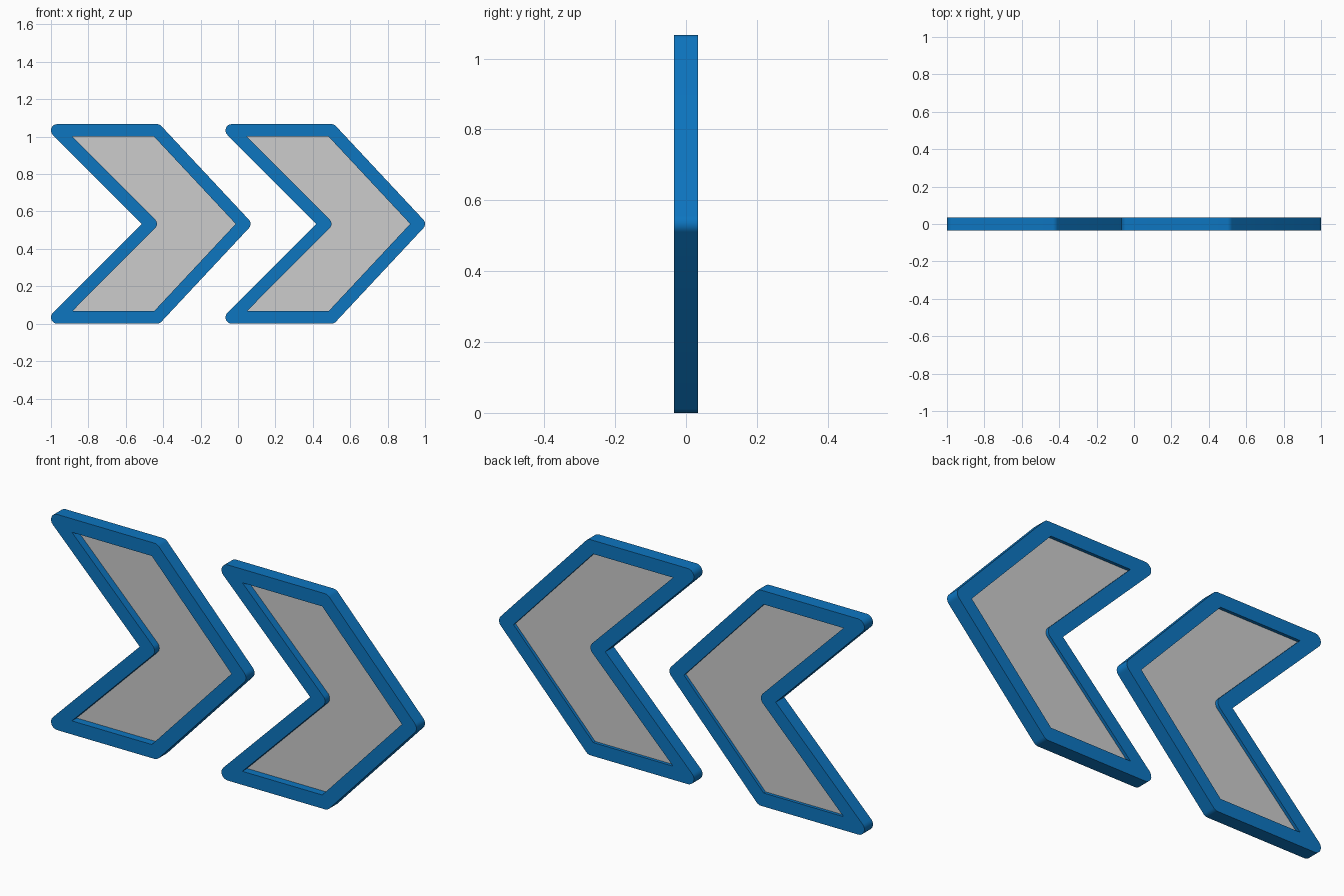
import bpy
import math
from mathutils import Vector

cube = bpy.data.objects.get("Cube")
if cube:
    bpy.data.objects.remove(cube, do_unlink=True)

RADIUS = 0.0335      # half the width of the frame bar
HALF_DEPTH = 0.0335
SPACING = 0.933      # distance between the two arrows
STEPS = 8            # segments per rounded corner

# Centre line of the frame bar, counter-clockwise
CENTRE_LINE = [Vector(p) for p in (
    (-0.9665, 0.0335), (-0.434, 0.0335), (0.0335, 0.5335),
    (-0.434, 1.0335), (-0.9665, 1.0335), (-0.467, 0.5335))]


def material(name, colour, roughness):
    mat = bpy.data.materials.new(name)
    mat.use_nodes = True
    mat.diffuse_color = (*colour, 1)
    bsdf = mat.node_tree.nodes["Principled BSDF"]
    bsdf.inputs["Base Color"].default_value = (*colour, 1)
    bsdf.inputs["Roughness"].default_value = roughness
    return mat


def offset_outline(points, distance):
    """Offset a closed outline: round corners that open up, mitre the others."""
    result = []
    for i, p in enumerate(points):
        d_in = (p - points[i - 1]).normalized()
        d_out = (points[(i + 1) % len(points)] - p).normalized()
        n_in = Vector((d_in.y, -d_in.x))
        n_out = Vector((d_out.y, -d_out.x))
        turn = math.atan2(d_in.cross(d_out), d_in.dot(d_out))
        if turn * distance > 0:
            start = math.atan2(n_in.y, n_in.x)
            for k in range(STEPS + 1):
                a = start + turn * k / STEPS
                result.append(p + distance * Vector((math.cos(a), math.sin(a))))
        else:
            result.append(p + (n_in + n_out) * distance / (1 + n_in.dot(n_out)))
    return result


def plate(name, outlines, half_depth, x, y, mat):
    """Upright flat plate filled between outlines, extruded along y."""
    curve = bpy.data.curves.new(name, "CURVE")
    curve.dimensions = "2D"
    curve.fill_mode = "BOTH"
    curve.extrude = half_depth
    for outline in outlines:
        spline = curve.splines.new("POLY")
        spline.points.add(len(outline) - 1)
        for point, co in zip(spline.points, outline):
            point.co = (co.x, co.y, 0, 1)
        spline.use_cyclic_u = True
    curve.materials.append(mat)
    obj = bpy.data.objects.new(name, curve)
    bpy.context.collection.objects.link(obj)
    obj.location = (x, y, 0)
    obj.rotation_euler = (math.pi / 2, 0, 0)
    bpy.ops.object.select_all(action="DESELECT")
    obj.select_set(True)
    bpy.context.view_layer.objects.active = obj
    bpy.ops.object.convert(target="MESH")
    obj = bpy.context.view_layer.objects.active
    # Join the side walls to the flat faces
    bpy.ops.object.mode_set(mode="EDIT")
    bpy.ops.mesh.select_all(action="SELECT")
    bpy.ops.mesh.remove_doubles(threshold=0.0001)
    bpy.ops.mesh.normals_make_consistent(inside=False)
    bpy.ops.object.mode_set(mode="OBJECT")
    bpy.ops.object.shade_smooth_by_angle(angle=math.radians(30))
    return obj


blue = material("frame blue", (0.004, 0.18, 0.53), 0.5)
grey = material("panel grey", (0.604, 0.604, 0.604), 0.5)

outer = offset_outline(CENTRE_LINE, RADIUS)
inner = offset_outline(CENTRE_LINE, -RADIUS)
panel = offset_outline(CENTRE_LINE, -RADIUS * 0.9)  # edge tucked into the frame

# Two arrows, each a rounded frame holding a recessed panel nearer the back
for side, x in (("right", 0), ("left", SPACING)):
    plate(side + "_arrow_frame", [outer, inner], HALF_DEPTH, x, 0, blue)
    plate(side + "_arrow_panel", [panel], 0.007, x, 0.011, grey)
